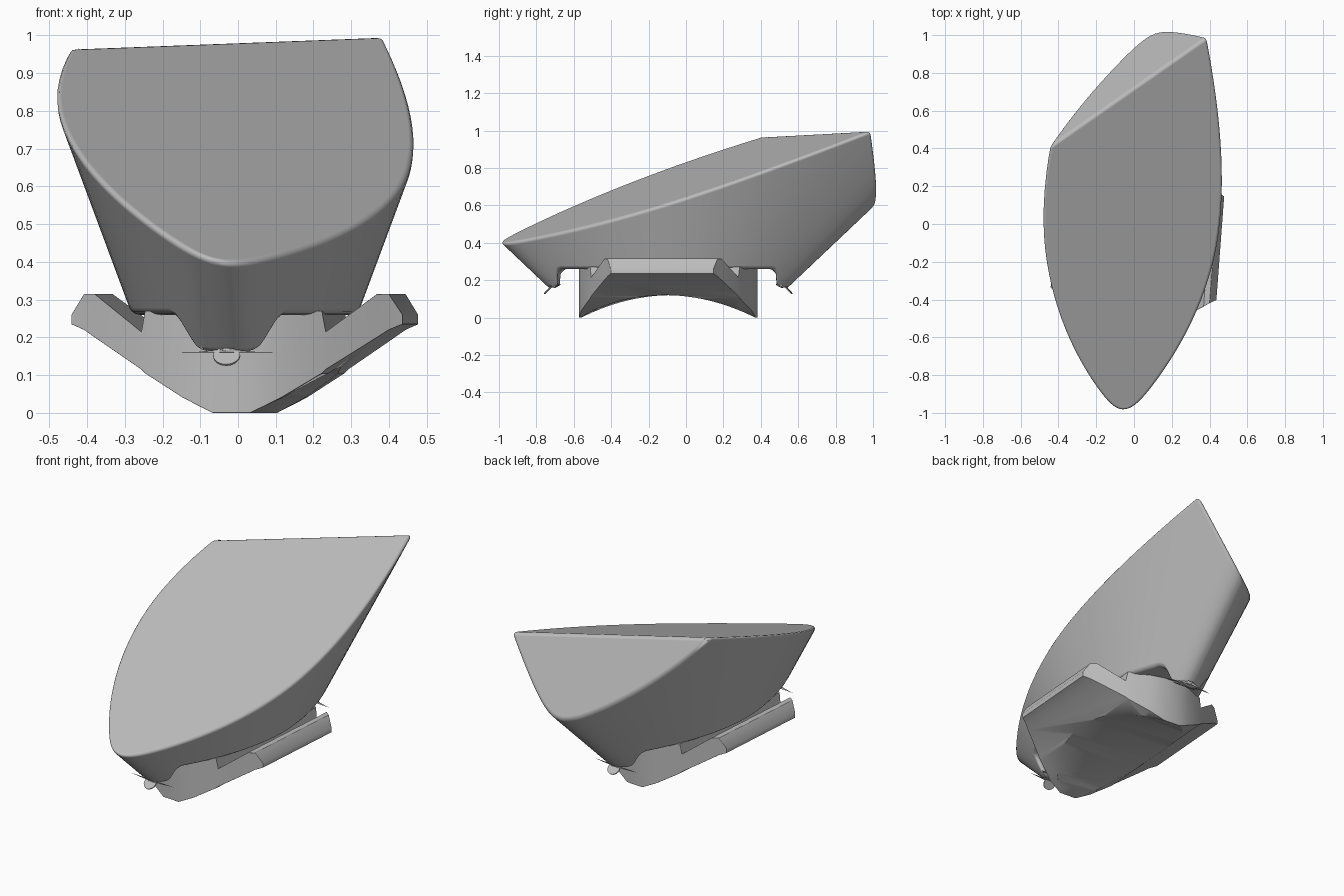
import bpy, bmesh, math
from mathutils import Matrix, Vector

if "Cube" in bpy.data.objects:
    bpy.data.objects.remove(bpy.data.objects["Cube"])

grey = bpy.data.materials.new("plain grey")
grey.use_nodes = True
grey.diffuse_color = (0.5, 0.5, 0.5, 1)
grey.node_tree.nodes["Principled BSDF"].inputs["Base Color"].default_value = (0.5, 0.5, 0.5, 1)

# The long axis is turned slightly about the vertical
PLACE = Matrix.Translation((0.018, -0.095, 0)) @ Matrix.Rotation(-0.075, 4, "Z")


def finish(bm, name, bevel=0.0):
    bmesh.ops.recalc_face_normals(bm, faces=bm.faces)
    mesh = bpy.data.meshes.new(name)
    bm.to_mesh(mesh)
    bm.free()
    mesh.materials.append(grey)
    ob = bpy.data.objects.new(name, mesh)
    bpy.context.collection.objects.link(ob)
    bpy.ops.object.select_all(action="DESELECT")
    ob.select_set(True)
    bpy.context.view_layer.objects.active = ob
    bpy.ops.object.shade_smooth_by_angle(angle=math.radians(35))
    if bevel:
        mod = ob.modifiers.new("rounded edges", "BEVEL")
        mod.width, mod.segments = bevel, 3
        mod.limit_method, mod.angle_limit = "ANGLE", math.radians(38)
        mod.use_clamp_overlap = False
        mod.harden_normals = True
    return ob


def loft(bm, sections):
    """Skin equal four-point sections into a closed solid."""
    rows = [[bm.verts.new(p) for p in s] for s in sections]
    for a, b in zip(rows, rows[1:]):
        for i in range(4):
            j = (i + 1) % 4
            bm.faces.new((a[i], a[j], b[j], b[i]))
    bm.faces.new(rows[0])
    bm.faces.new(rows[-1])


# Hull: flared lens with a scalloped underside
def hull_point(t, z, side):
    length = 0.64 + (z - 0.16) * 1.06
    width = 0.25 + (z - 0.27) * 0.37
    half = width * (1 - abs(t) ** 1.9) + 0.045 * math.sqrt(max(0, 1 - abs(t) ** 24)) + 0.006
    return (side * half, t * length, z)


def hull_bottom(t):
    s = min(1, max(0, (0.94 - abs(t)) / 0.19))
    return 0.16 + 0.1 * s * s * (3 - 2 * s)


STEPS = 56
bm = bmesh.new()
sections = []
for k in range(STEPS + 1):
    t = math.sin(math.pi * (k / STEPS - 0.5))
    low = hull_bottom(t)
    sections.append([hull_point(t, low, -1), hull_point(t, low, 1),
                     hull_point(t, 1.25, 1), hull_point(t, 1.25, -1)])
loft(bm, sections)
bm.transform(PLACE)

# Slanted top and transom cuts
top_corners = [Vector((-0.05, -1.0, 0.4)), Vector((0.37, 0.98, 1.0)), Vector((-0.42, 0.43, 0.97))]
stern_corners = [top_corners[1], Vector((0.1, 1.01, 0.6)), top_corners[2]]
for a, b, c in (top_corners, stern_corners):
    normal = (b - a).cross(c - a).normalized()
    if normal.dot(Vector((0, 0.8, 1))) < 0:
        normal.negate()
    cut = bmesh.ops.bisect_plane(bm, geom=bm.verts[:] + bm.edges[:] + bm.faces[:],
                                 plane_co=a, plane_no=normal, clear_outer=True)
    rim = [e for e in cut["geom_cut"] if isinstance(e, bmesh.types.BMEdge)]
    bmesh.ops.edgeloop_fill(bm, edges=rim)
bmesh.ops.remove_doubles(bm, verts=bm.verts, dist=0.002)
finish(bm, "hull", 0.02)

# Saddle bracket: V-shaped wings, columns of (x, bottom, top, half depth)
half = [(0.05, 0.0, 0.27, 0.475), (0.13, 0.04, 0.27, 0.455), (0.235, 0.105, 0.27, 0.4),
        (0.245, 0.115, 0.215, 0.395), (0.375, 0.2, 0.315, 0.315),
        (0.405, 0.22, 0.315, 0.295), (0.44, 0.235, 0.26, 0.275)]
columns = [(-x, b, t, d) for x, b, t, d in reversed(half)] + half
bm = bmesh.new()
loft(bm, [[(x, -d, b), (x, d, b), (x, d, t), (x, -d, t)] for x, b, t, d in columns])
bm.transform(PLACE)
bracket = finish(bm, "saddle_bracket")

# Round hollow under the bracket
bm = bmesh.new()
bmesh.ops.create_cone(bm, cap_ends=True, segments=160, radius1=0.98, radius2=0.98, depth=2,
                      matrix=Matrix.Translation((0, 0, -0.86)) @ Matrix.Rotation(math.pi / 2, 4, "Y"))
bm.transform(PLACE)
cutter = finish(bm, "hollow_cutter")
cutter.hide_render = True
bpy.context.view_layer.objects.active = bracket
mod = bracket.modifiers.new("hollow", "BOOLEAN")
mod.operation, mod.object, mod.solver = "DIFFERENCE", cutter, "EXACT"
bpy.ops.object.modifier_apply(modifier=mod.name)
bpy.data.objects.remove(cutter)
mod = bracket.modifiers.new("rounded edges", "BEVEL")
mod.width, mod.segments = 0.012, 3
mod.limit_method, mod.angle_limit = "ANGLE", math.radians(38)
mod.harden_normals = True

# Small tilted tabs under both tips
for name, end in (("front_tab", -1), ("back_tab", 1)):
    bm = bmesh.new()
    bmesh.ops.create_cone(bm, cap_ends=True, segments=16, radius1=0.036, radius2=0.036, depth=0.006,
                          matrix=Matrix.Translation((0, end * 0.64, 0.152))
                          @ Matrix.Rotation(end * math.radians(-45), 4, "X"))
    bm.transform(PLACE)
    finish(bm, name)
